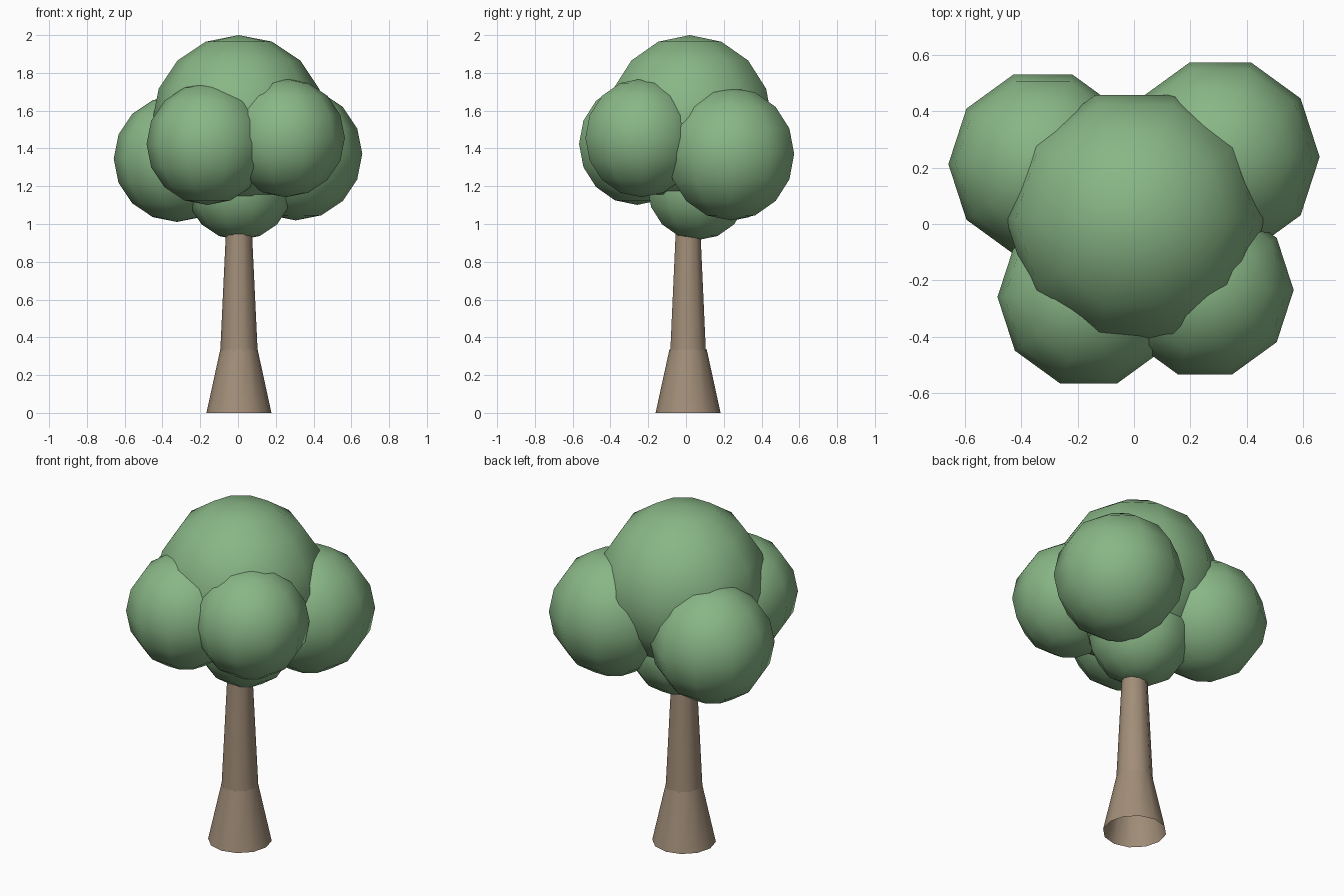
import bpy, bmesh
from math import sin, cos, pi

if "Cube" in bpy.data.objects:
    bpy.data.objects.remove(bpy.data.objects["Cube"])


def material(name, rgb):
    m = bpy.data.materials.new(name)
    m.diffuse_color = (*rgb, 1)
    m.use_nodes = True
    m.node_tree.nodes["Principled BSDF"].inputs["Base Color"].default_value = m.diffuse_color
    return m


leaf = material("leaf_green", (0.25, 0.47, 0.24))
bark = material("bark_brown", (0.36, 0.27, 0.19))


def lathe(name, profile, sides, centre, mat):
    """Revolve (radius, height) pairs around z, listed from bottom to top."""
    bm = bmesh.new()
    rings = [[bm.verts.new((r * cos(2 * pi * k / sides), r * sin(2 * pi * k / sides), z))
              for k in range(sides)] for r, z in profile]
    for low, high in zip(rings, rings[1:]):
        for k in range(sides):
            n = (k + 1) % sides
            bm.faces.new((low[k], low[n], high[n], high[k]))
    bmesh.ops.remove_doubles(bm, verts=bm.verts, dist=1e-5)  # weld the poles
    for f in bm.faces:
        f.smooth = True
    me = bpy.data.meshes.new(name)
    bm.to_mesh(me)
    bm.free()
    me.materials.append(mat)
    ob = bpy.data.objects.new(name, me)
    ob.location = centre
    bpy.context.collection.objects.link(ob)
    return ob


def foliage(name, centre, radius, rings=8):
    profile = [(radius * sin(pi * i / rings), -radius * cos(pi * i / rings))
               for i in range(rings + 1)]
    return lathe(name, profile, 10, centre, leaf)


# Trunk: flared open base and a slim tapered stem reaching into the leaves
axis = (0.005, 0.011, 0)
lathe("trunk_flare", [(0.172, 0), (0.099, 0.335)], 12, axis, bark)
lathe("trunk_stem", [(0.099, 0.325), (0.066, 1.02)], 10, axis, bark)

# Foliage: crown, four side clumps and one clump underneath
foliage("crown", (0.005, 0.02, 1.54), 0.46)
foliage("clump_back_left", (-0.323, 0.212, 1.346), 0.335)
foliage("clump_back_right", (0.306, 0.238, 1.371), 0.352)
foliage("clump_front_left", (-0.161, -0.259, 1.424), 0.323)
foliage("clump_front_right", (0.252, -0.234, 1.456), 0.314)
foliage("clump_under", (0.007, 0.064, 1.198), 0.283)
